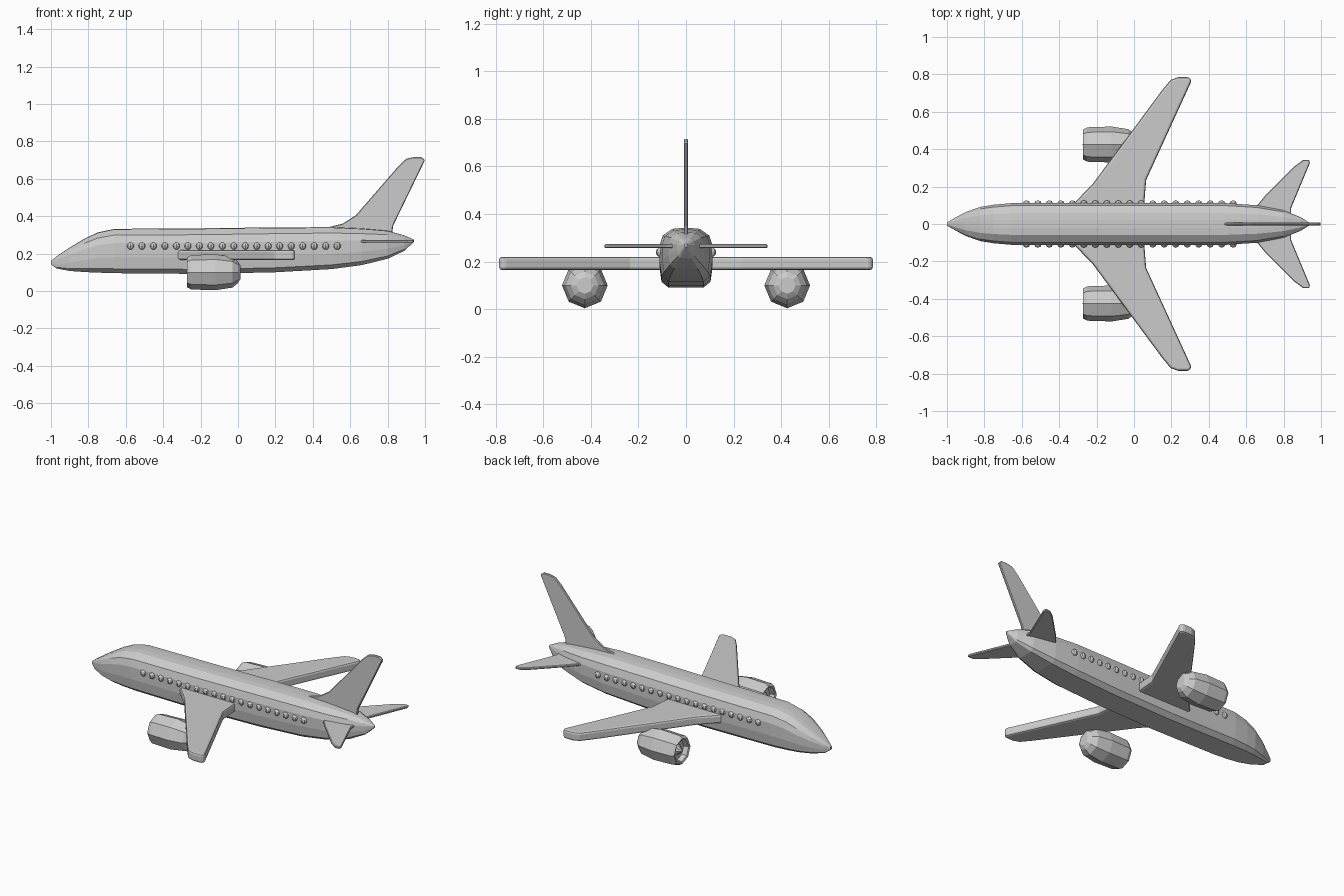
import bpy, bmesh, math

if "Cube" in bpy.data.objects:
    bpy.data.objects.remove(bpy.data.objects["Cube"])


def finish(name, bm, bevel=0, segments=2, mirror=False):
    bmesh.ops.recalc_face_normals(bm, faces=bm.faces[:])
    me = bpy.data.meshes.new(name)
    bm.to_mesh(me)
    bm.free()
    ob = bpy.data.objects.new(name, me)
    bpy.context.collection.objects.link(ob)
    if bevel:
        m = ob.modifiers.new("edge_rounding", 'BEVEL')
        m.width, m.segments, m.limit_method = bevel, segments, 'ANGLE'
        m.angle_limit = math.radians(50)
    if mirror:
        m = ob.modifiers.new("mirror", 'MIRROR')
        m.use_axis = (False, True, False)
        m.use_mirror_merge = False
    return ob


def loft(bm, rings):
    """Skin a list of equally sized point rings and cap both ends."""
    vs = [[bm.verts.new(p) for p in r] for r in rings]
    n = len(vs[0])
    for a, b in zip(vs, vs[1:]):
        for i in range(n):
            j = (i + 1) % n
            bm.faces.new((a[i], a[j], b[j], b[i]))
    bm.faces.new(vs[0])
    bm.faces.new(vs[-1])


def plate(name, outline, lo, hi, place, bevel, segments, mirror=False):
    """Extrude an outline between two levels."""
    bm = bmesh.new()
    loft(bm, [[place(u, v, t) for u, v in outline] for t in (lo, hi)])
    return finish(name, bm, bevel, segments, mirror)


# Fuselage: half cross-section (width share, height share), mirrored and lofted
half = [(.20, 1), (.52, .985), (.88, .86), (1, .68), (1, .36), (.92, .1), (.66, 0)]
section = half + [(-w, h) for w, h in reversed(half)]
stations = [  # x, half width, bottom, top
    (-1.0, .008, .142, .162), (-.97, .026, .120, .185), (-.90, .064, .107, .232),
    (-.82, .092, .101, .280), (-.75, .103, .098, .313), (-.66, .111, .095, .332),
    (-.2, .112, .091, .335), (.2, .112, .100, .340), (.5, .111, .117, .341),
    (.66, .100, .138, .334), (.80, .073, .172, .322), (.89, .037, .215, .297),
    (.94, .006, .262, .275)]
bm = bmesh.new()
loft(bm, [[(x, w * a, b + (t - b) * h) for a, h in section] for x, w, b, t in stations])
finish("fuselage", bm)

# Main wings
flat = lambda x, y, z: (x, y, z)
plate("wings", [(-.38, .05), (-.22, .215), (.15, .715), (.195, .77), (.235, .785),
                (.295, .785), (.308, .765), (.065, .235), (.05, .05)],
      .165, .22, flat, .02, 2, True)

# Horizontal stabilizers
plate("tail_planes", [(.60, .03), (.70, .15), (.86, .31), (.905, .343), (.938, .343),
                      (.94, .325), (.84, .085), (.84, .03)],
      .258, .273, flat, .004, 1, True)

# Vertical fin
plate("tail_fin", [(.48, .325), (.48, .34), (.56, .36), (.63, .405), (.86, .67),
                   (.90, .707), (.94, .716), (.98, .716), (1.0, .70), (.83, .35), (.82, .28)],
      -.008, .008, lambda x, z, y: (x, y, z), .004, 1)

# Engines: octagonal lathe with a recessed intake and spinner
profile = [(-.276, .002), (-.245, .026), (-.24, .032), (-.238, .062), (-.268, .068),
           (-.272, .080), (-.25, .092), (-.12, .096), (-.03, .082), (.0, .058), (.014, .035)]
bm = bmesh.new()
angles = [math.tau * i / 8 for i in range(8)]
loft(bm, [[(x, .425 + r * math.cos(a), .1 + r * math.sin(a)) for a in angles]
          for x, r in profile])
finish("engines", bm, mirror=True)

# Row of round cabin windows
bm = bmesh.new()
for i in range(19):
    made = bmesh.ops.create_uvsphere(bm, u_segments=8, v_segments=6, radius=.02)
    bmesh.ops.translate(bm, verts=made["verts"], vec=(-.575 + i * .0614, .107, .24))
finish("cabin_windows", bm, mirror=True)
